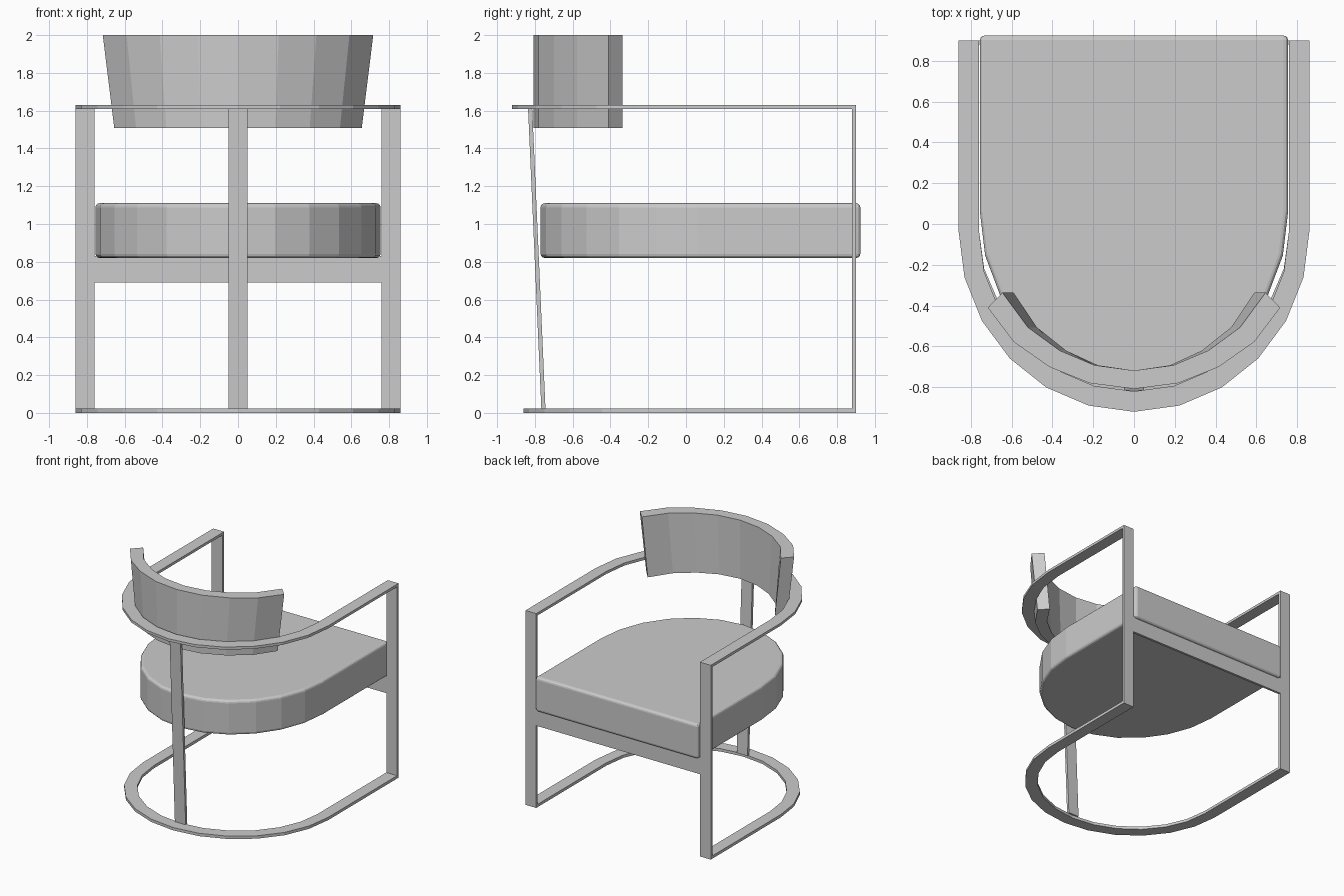
import bpy, bmesh
from math import sin, cos, radians

cube = bpy.data.objects.get("Cube")
if cube:
    bpy.data.objects.remove(cube, do_unlink=True)

grey = bpy.data.materials.new("plain_grey")
grey.use_nodes = True
COLOUR = (0.6, 0.6, 0.6, 1)
grey.diffuse_color = COLOUR
grey.node_tree.nodes["Principled BSDF"].inputs["Base Color"].default_value = COLOUR


def finish(name, bm):
    bmesh.ops.recalc_face_normals(bm, faces=bm.faces[:])
    mesh = bpy.data.meshes.new(name)
    bm.to_mesh(mesh)
    bm.free()
    mesh.materials.append(grey)
    ob = bpy.data.objects.new(name, mesh)
    bpy.context.collection.objects.link(ob)
    return ob


def box(name, x0, x1, y0, y1, z0, z1, lean=0):
    """Box whose top is shifted along y by lean."""
    bm = bmesh.new()
    bmesh.ops.create_cube(bm, size=1)
    for v in bm.verts:
        up = v.co.z + 0.5
        v.co.x = x0 + (v.co.x + 0.5) * (x1 - x0)
        v.co.y = y0 + (v.co.y + 0.5) * (y1 - y0) + lean * up
        v.co.z = z0 + up * (z1 - z0)
    return finish(name, bm)


def u_shape(half, front, centre, depth):
    """Straight sides joined by a half ellipse at the back."""
    arc = [(half * cos(radians(a)), centre - depth * sin(radians(a)))
           for a in range(0, 181, 15)]
    return [(half, front)] + arc + [(-half, front)]


def band(name, outer, inner, z0, z1, low_scale=1):
    """Curved bar between two matching outlines; the bottom is narrowed in x."""
    bm = bmesh.new()
    rings = []
    for (ox, oy), (ix, iy) in zip(outer, inner):
        rings.append([bm.verts.new(p) for p in (
            (ox * low_scale, oy, z0), (ox, oy, z1),
            (ix, iy, z1), (ix * low_scale, iy, z0))])
    for a, b in zip(rings, rings[1:]):
        for i in range(4):
            j = (i + 1) % 4
            bm.faces.new((a[i], a[j], b[j], b[i]))
    bm.faces.new(rings[0])
    bm.faces.new(rings[-1])
    return finish(name, bm)


def mirrored(half):
    """Complete an outline that ends on the centre line."""
    return half + [(-x, y) for x, y in reversed(half[:-1])]


# Flat bars of the frame: arm rail and floor ring
band("arm_rail", u_shape(0.86, 0.9, -0.03, 0.89),
     u_shape(0.76, 0.9, -0.03, 0.79), 1.608, 1.63)
band("floor_ring", u_shape(0.86, 0.9, -0.03, 0.83),
     u_shape(0.76, 0.9, -0.03, 0.73), 0, 0.024)

# Uprights and the bar under the seat
box("front_leg_left", 0.76, 0.86, 0.88, 0.9, 0.024, 1.608)
box("front_leg_right", -0.86, -0.76, 0.88, 0.9, 0.024, 1.608)
box("front_crossbar", -0.76, 0.76, 0.88, 0.9, 0.69, 0.83)
box("back_leg", -0.05, 0.05, -0.766, -0.744, 0.024, 1.608, lean=-0.07)

# Seat cushion with a soft rim
bm = bmesh.new()
base = bm.faces.new([bm.verts.new((x, y, 0.82))
                     for x, y in u_shape(0.755, 0.923, 0.06, 0.83)])
top = bmesh.ops.extrude_face_region(bm, geom=[base], use_keep_orig=True)
bmesh.ops.translate(bm, vec=(0, 0, 0.29),
                    verts=[g for g in top["geom"] if isinstance(g, bmesh.types.BMVert)])
seat = finish("seat_cushion", bm)
bevel = seat.modifiers.new("soft_rim", 'BEVEL')
bevel.width = 0.022
bevel.segments = 3
bevel.limit_method = 'ANGLE'
bevel.angle_limit = radians(40)

# Curved backrest, flaring out towards the top
outer = mirrored([(0.716, -0.41), (0.59, -0.577), (0.415, -0.7), (0.216, -0.78), (0, -0.808)])
inner = mirrored([(0.645, -0.336), (0.52, -0.506), (0.364, -0.62), (0.193, -0.692), (0, -0.718)])
band("backrest", outer, inner, 1.508, 2.0, low_scale=0.915)
